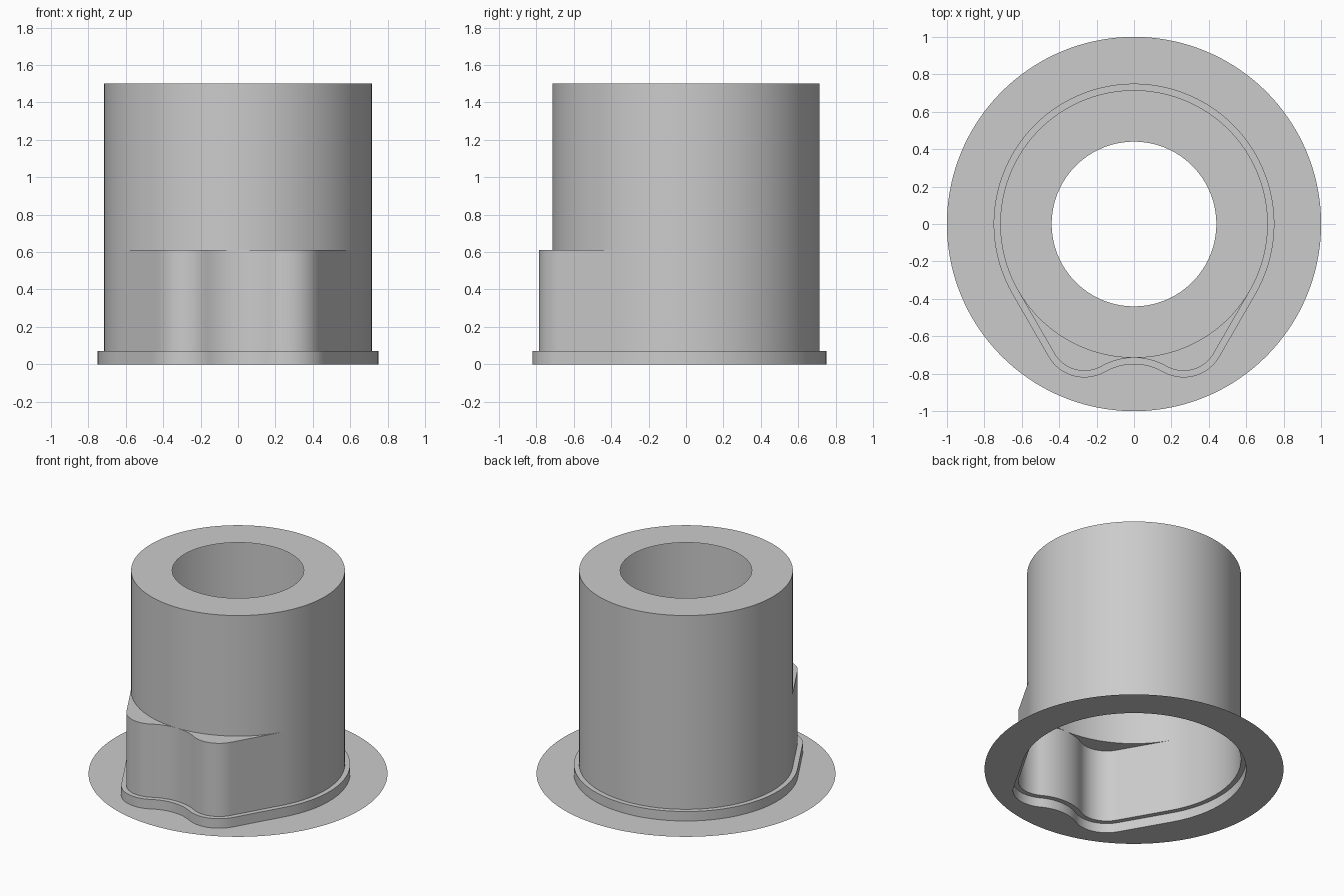
import bpy
import bmesh
from math import sin, cos, atan2, pi, radians
from mathutils import Vector

cube = bpy.data.objects.get("Cube")
if cube:
    bpy.data.objects.remove(cube, do_unlink=True)

# Main dimensions
BODY_R, RIM, FLANGE_R, BORE_R = 0.715, 0.035, 1.0, 0.44
RIM_Z, LEDGE_Z, TOP_Z = 0.07, 0.61, 1.5
LOBE_X, LOBE_FRONT, FLANK = 0.265, 0.785, radians(-30)

# Lobe touches the flank line; the valley between lobes touches the barrel circle
LOBE_R = 2 * (BODY_R - LOBE_X * cos(FLANK) - LOBE_FRONT / 2)
LOBE_Y = LOBE_R - LOBE_FRONT
gap = BODY_R + LOBE_Y
VALLEY_R = (LOBE_X ** 2 + gap ** 2 - LOBE_R ** 2) / (2 * (LOBE_R - gap))
VALLEY_Y = -BODY_R - VALLEY_R

grey = bpy.data.materials.new("plain grey")
grey.use_nodes = True
grey.diffuse_color = (0.6, 0.6, 0.6, 1)
grey.node_tree.nodes["Principled BSDF"].inputs["Base Color"].default_value = (0.6, 0.6, 0.6, 1)


def arc(cx, cy, r, a0, a1, n):
    angles = [a0 + (a1 - a0) * i / n for i in range(n + 1)]
    return [Vector((cx + r * cos(a), cy + r * sin(a))) for a in angles]


def lobed_outline(offset):
    """Closed counter-clockwise outline, starting at the front centre."""
    join = atan2(LOBE_Y - VALLEY_Y, LOBE_X)
    half = arc(0, VALLEY_Y, VALLEY_R - offset, pi / 2, join, 12)
    half += arc(LOBE_X, LOBE_Y, LOBE_R + offset, join - pi, FLANK, 20)[1:]
    barrel = arc(0, 0, BODY_R + offset, FLANK, pi / 2, 48)
    start = half[-1]
    half += [start.lerp(barrel[0], i / 10) for i in range(1, 10)] + barrel
    return half + [Vector((-p.x, p.y)) for p in half[-2:0:-1]]


def round_outline(radius):
    return [p.normalized() * radius for p in body]


def shell(name, rings):
    """Skin a stack of (outline, height) rings into an open sheet."""
    bm = bmesh.new()
    loops = [[bm.verts.new((p.x, p.y, z)) for p in pts] for pts, z in rings]
    for a, b in zip(loops, loops[1:]):
        for i in range(len(a)):
            j = (i + 1) % len(a)
            # skip places where both outlines coincide
            if max((a[i].co - b[i].co).length, (a[j].co - b[j].co).length) > 0.0001:
                bm.faces.new((a[i], a[j], b[j], b[i]))
    bmesh.ops.remove_doubles(bm, verts=bm.verts[:], dist=0.00005)
    bmesh.ops.delete(bm, geom=[v for v in bm.verts if not v.link_faces], context='VERTS')
    mesh = bpy.data.meshes.new(name)
    bm.to_mesh(mesh)
    bm.free()
    mesh.materials.append(grey)
    obj = bpy.data.objects.new(name, mesh)
    bpy.context.collection.objects.link(obj)
    bpy.ops.object.select_all(action='DESELECT')
    obj.select_set(True)
    bpy.context.view_layer.objects.active = obj
    bpy.ops.object.shade_smooth_by_angle(angle=radians(30))
    return obj


body = lobed_outline(0)
rim = lobed_outline(RIM)
barrel_circle = round_outline(BODY_R)

# Flat round flange with a lobed opening
shell("flange", [(round_outline(FLANGE_R), 0), (rim, 0)])
# Low step around the foot of the body
shell("base_rim", [(rim, 0), (rim, RIM_Z), (body, RIM_Z)])
# Lobed lower wall and the ledges above the lobes
shell("lower_body", [(body, RIM_Z), (body, LEDGE_Z)])
shell("lobe_ledges", [(body, LEDGE_Z), (barrel_circle, LEDGE_Z)])
# Round upper wall, closed by a ring around the opening
shell("barrel", [(barrel_circle, LEDGE_Z), (barrel_circle, TOP_Z),
                 (round_outline(BORE_R), TOP_Z)])
